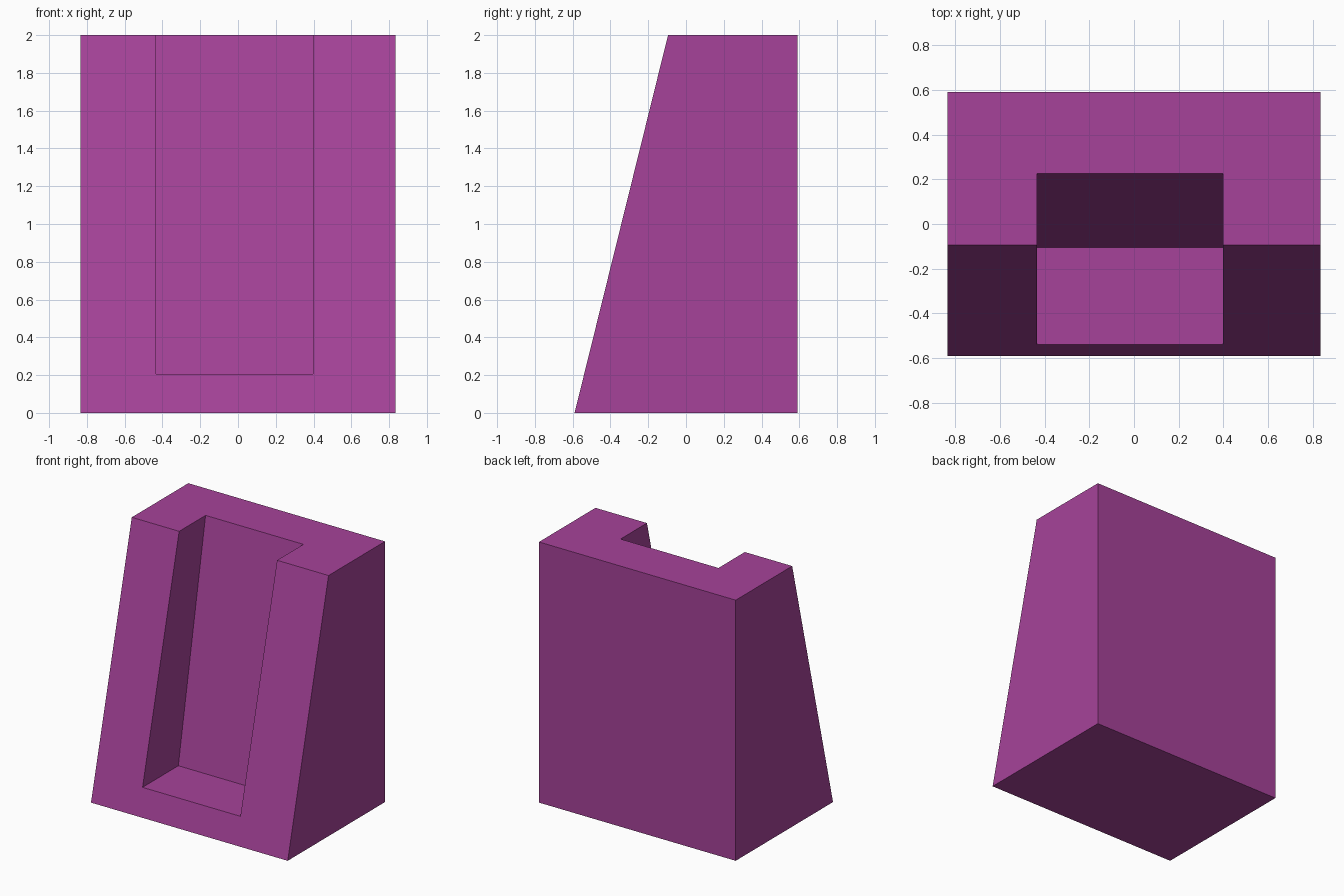
import bpy
import bmesh

if "Cube" in bpy.data.objects:
    bpy.data.objects.remove(bpy.data.objects["Cube"])


def prism(name, profile, x0, x1):
    """Extrude a (y, z) profile along x."""
    bm = bmesh.new()
    face = bm.faces.new([bm.verts.new((x0, y, z)) for y, z in profile])
    ext = bmesh.ops.extrude_face_region(bm, geom=[face])
    moved = [v for v in ext["geom"] if isinstance(v, bmesh.types.BMVert)]
    bmesh.ops.translate(bm, verts=moved, vec=(x1 - x0, 0, 0))
    bmesh.ops.recalc_face_normals(bm, faces=bm.faces)
    mesh = bpy.data.meshes.new(name)
    bm.to_mesh(mesh)
    bm.free()
    obj = bpy.data.objects.new(name, mesh)
    bpy.context.collection.objects.link(obj)
    return obj


purple = bpy.data.materials.new("purple")
purple.diffuse_color = (0.38, 0.055, 0.32, 1)
purple.use_nodes = True
purple.node_tree.nodes["Principled BSDF"].inputs["Base Color"].default_value = purple.diffuse_color

# Block with a sloping front
block = prism("sloped_block",
              [(-0.59, 0), (0.59, 0), (0.59, 2), (-0.095, 2)], -0.835, 0.835)
block.data.materials.append(purple)

# Slot cutter: flat floor, leaning back wall, open to the front and top
slot = prism("slot_cutter",
             [(-1, 0.205), (-0.105, 0.205), (0.262, 2.2), (-1, 2.2)], -0.433, 0.398)
slot.data.materials.append(purple)
slot.hide_render = True
slot.display_type = 'WIRE'

cut = block.modifiers.new("slot", 'BOOLEAN')
cut.operation = 'DIFFERENCE'
cut.solver = 'EXACT'
cut.object = slot
